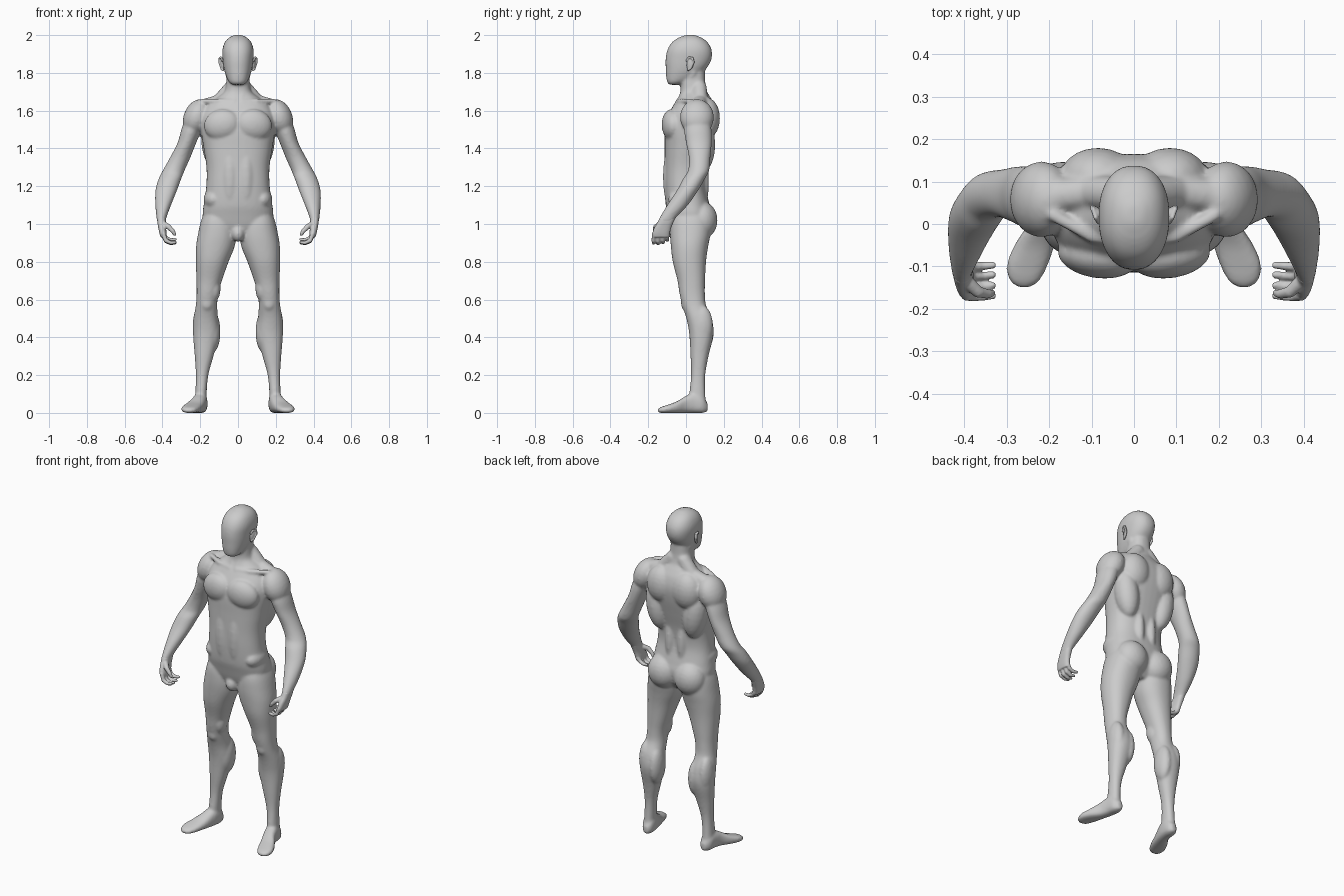
import bpy, bmesh, math
from mathutils import Vector, Matrix, Euler


def loft(bm, rings, axis='z', power=2.2, n=40, sub=5):
    """Closed skin through rings (t, a0, a1, b0, b1): x spans a, the other axis spans b."""
    dense = []
    for i in range(len(rings) - 1):
        p, q = rings[i], rings[i + 1]
        o, r = rings[max(i - 1, 0)], rings[min(i + 2, len(rings) - 1)]
        h = q[0] - p[0]
        for s in range(sub + (i == len(rings) - 2)):
            u = s / sub
            ring = [p[0] + h * u]
            for k in range(1, 5):
                m0 = (q[k] - o[k]) / (q[0] - o[0]) * h
                m1 = (r[k] - p[k]) / (r[0] - p[0]) * h
                ring.append(p[k] * (2*u**3 - 3*u*u + 1) + m0 * (u**3 - 2*u*u + u)
                            + q[k] * (3*u*u - 2*u**3) + m1 * (u**3 - u*u))
            dense.append(ring)
    skins = []
    for t, a0, a1, b0, b1 in dense:
        loop = []
        for j in range(n):
            c, s = math.cos(2 * math.pi * j / n), math.sin(2 * math.pi * j / n)
            a = (a0 + a1) / 2 + (a1 - a0) / 2 * math.copysign(abs(c) ** (2 / power), c)
            b = (b0 + b1) / 2 + (b1 - b0) / 2 * math.copysign(abs(s) ** (2 / power), s)
            loop.append(bm.verts.new((a, b, t) if axis == 'z' else (a, t, b)))
        skins.append(loop)
    for A, B in zip(skins, skins[1:]):
        for j in range(n):
            bm.faces.new((A[j], A[(j + 1) % n], B[(j + 1) % n], B[j]))
    bm.faces.new(skins[0][::-1])
    bm.faces.new(skins[-1])


def blob(bm, loc, size, rot=(0, 0, 0), sub=3):
    """Ellipsoid muscle; rot in degrees."""
    e = Euler([math.radians(a) for a in rot])
    m = Matrix.LocRotScale(Vector(loc), e, Vector(size))
    bmesh.ops.create_icosphere(bm, subdivisions=sub, radius=1, matrix=m)


def tube(bm, pts, r0, r1, steps=8):
    """Rounded rod along points, made of overlapping balls."""
    pts = [Vector(p) for p in pts]
    total = steps * (len(pts) - 1)
    for i in range(total + 1):
        k = min(i // steps, len(pts) - 2)
        r = r0 + (r1 - r0) * i / total
        blob(bm, pts[k].lerp(pts[k + 1], i / steps - k), (r, r, r), sub=2)


def finish(bm, name, voxel, smooth):
    """Mirror across x, fuse everything into one skin and relax it."""
    bmesh.ops.recalc_face_normals(bm, faces=bm.faces)
    me = bpy.data.meshes.new(name)
    bm.to_mesh(me)
    bm.free()
    ob = bpy.data.objects.new(name, me)
    bpy.context.collection.objects.link(ob)
    ob.modifiers.new("mirror", 'MIRROR').use_mirror_merge = False
    rm = ob.modifiers.new("fuse", 'REMESH')
    rm.mode, rm.voxel_size, rm.use_smooth_shade = 'VOXEL', voxel, True
    sm = ob.modifiers.new("relax", 'SMOOTH')
    sm.factor, sm.iterations = 0.5, smooth


def centred(rows):
    """Rows (z, front, back, half width) to symmetric rings."""
    return [(z, -w, w, f, b) for z, f, b, w in rows]


body = bmesh.new()

# torso and neck
loft(body, centred([
    (0.93, -0.05, 0.08, 0.07), (0.98, -0.075, 0.12, 0.17), (1.05, -0.095, 0.135, 0.187),
    (1.1, -0.107, 0.125, 0.182), (1.2, -0.114, 0.104, 0.168), (1.3, -0.114, 0.112, 0.167),
    (1.4, -0.113, 0.135, 0.182), (1.5, -0.112, 0.158, 0.197), (1.57, -0.098, 0.165, 0.195),
    (1.63, -0.066, 0.152, 0.165), (1.67, -0.04, 0.13, 0.11), (1.7, -0.03, 0.112, 0.073),
    (1.75, -0.03, 0.102, 0.062), (1.81, -0.03, 0.1, 0.058)]), power=2.4)

# head
loft(body, centred([
    (1.737, -0.088, -0.04, 0.03), (1.75, -0.099, 0.0, 0.047), (1.78, -0.105, 0.06, 0.062),
    (1.82, -0.107, 0.105, 0.074), (1.87, -0.108, 0.134, 0.081), (1.92, -0.099, 0.136, 0.083),
    (1.96, -0.076, 0.116, 0.071), (1.985, -0.042, 0.085, 0.05), (2.001, 0.0, 0.045, 0.02)]),
    power=2.25)

# leg
loft(body, [
    (0.04, 0.165, 0.23, 0.02, 0.108), (0.1, 0.166, 0.226, 0.018, 0.102),
    (0.2, 0.157, 0.223, 0.027, 0.102), (0.3, 0.13, 0.229, 0.024, 0.119),
    (0.42, 0.1, 0.238, 0.017, 0.146), (0.5, 0.106, 0.235, 0.002, 0.136),
    (0.57, 0.11, 0.223, -0.02, 0.106), (0.63, 0.105, 0.219, -0.034, 0.1),
    (0.7, 0.085, 0.22, -0.045, 0.101), (0.8, 0.05, 0.223, -0.07, 0.106),
    (0.88, 0.018, 0.222, -0.08, 0.117), (0.95, 0.008, 0.211, -0.084, 0.13),
    (1.02, 0.02, 0.195, -0.08, 0.13), (1.08, 0.05, 0.17, -0.06, 0.11)])

# foot
loft(body, [
    (0.115, 0.178, 0.208, 0.008, 0.05), (0.09, 0.163, 0.229, 0.0, 0.085),
    (0.04, 0.163, 0.238, 0.0, 0.105), (0.0, 0.172, 0.25, 0.0, 0.09),
    (-0.05, 0.187, 0.282, 0.0, 0.06), (-0.1, 0.204, 0.301, 0.0, 0.042),
    (-0.135, 0.223, 0.293, 0.0, 0.03), (-0.15, 0.243, 0.275, 0.004, 0.02)],
    axis='y', power=2.6)

# arm
loft(body, [
    (1.58, 0.17, 0.272, 0.0, 0.12), (1.5, 0.193, 0.3, -0.01, 0.135),
    (1.43, 0.221, 0.32, 0.0, 0.136), (1.35, 0.253, 0.361, 0.015, 0.129),
    (1.28, 0.284, 0.4, 0.01, 0.122), (1.24, 0.3, 0.42, -0.015, 0.1),
    (1.18, 0.322, 0.437, -0.047, 0.066), (1.1, 0.354, 0.438, -0.1, 0.01),
    (1.03, 0.38, 0.431, -0.142, -0.055), (1.01, 0.381, 0.428, -0.15, -0.065)], power=2.0)

# muscles: location, size, rotation
for m in [
    ((0.085, -0.075, 1.525), (0.097, 0.053, 0.083), (0, 12, 8)),     # chest
    ((0.218, 0.058, 1.565), (0.07, 0.09, 0.1), (0, -22, 0)),         # shoulder
    ((0.125, 0.085, 1.42), (0.068, 0.07, 0.15), (0, 8, 0)),          # side of back
    ((0.085, 0.11, 1.56), (0.09, 0.07, 0.11), (0, 0, 0)),            # shoulder blade
    ((0.088, 0.085, 1.02), (0.095, 0.082, 0.1), (0, 0, 0)),          # buttock
    ((0, -0.05, 0.95), (0.036, 0.042, 0.045), (0, 0, 0)),            # groin
    ((0.042, -0.08, 1.25), (0.046, 0.042, 0.17), (0, 0, 0)),         # belly
    ((0.04, 0.07, 1.22), (0.036, 0.052, 0.17), (0, 0, 0)),           # lower back
    ((0.13, -0.01, 1.13), (0.052, 0.085, 0.055), (0, 0, 0)),         # flank
    ((0.165, 0.005, 0.58), (0.036, 0.032, 0.045), (0, 0, 0)),        # kneecap
    ((0.125, 0.015, 0.66), (0.033, 0.045, 0.07), (0, 0, 0)),         # inner thigh
    ((0.133, 0.088, 0.43), (0.04, 0.06, 0.11), (0, 0, 0)),           # inner calf
    ((0.2, 0.085, 0.46), (0.04, 0.058, 0.11), (0, 0, 0)),            # outer calf
]:
    blob(body, *m)

# neck slope, collar bone and neck cord
tube(body, [(0.035, 0.07, 1.72), (0.1, 0.075, 1.645), (0.19, 0.065, 1.618)], 0.042, 0.042)
tube(body, [(0.02, -0.045, 1.645), (0.1, -0.03, 1.65), (0.19, 0.02, 1.65)], 0.014, 0.015, 14)
tube(body, [(0.056, 0.04, 1.8), (0.016, -0.035, 1.66)], 0.015, 0.012, 24)
finish(body, "body", 0.007, 9)

# hand: palm, four curled fingers and thumb
hand = bmesh.new()
loft(hand, [
    (1.035, 0.382, 0.429, -0.138, -0.055), (1.01, 0.382, 0.427, -0.15, -0.066),
    (0.98, 0.381, 0.422, -0.168, -0.078), (0.95, 0.378, 0.416, -0.178, -0.086),
    (0.93, 0.378, 0.41, -0.176, -0.09)], power=2.4)
for y, z, tip in [(-0.169, 0.937, 0.9), (-0.145, 0.932, 0.897),
                  (-0.12, 0.932, 0.902), (-0.097, 0.937, 0.915)]:
    tube(hand, [(0.395, y, z + 0.01), (0.382, y - 0.003, tip + 0.012),
                (0.355, y - 0.002, tip), (0.333, y, tip + 0.003)], 0.0125, 0.009)
tube(hand, [(0.395, -0.135, 1.0), (0.368, -0.16, 0.985), (0.345, -0.165, 0.962),
            (0.335, -0.163, 0.945)], 0.017, 0.009)
finish(hand, "hands", 0.004, 4)

# ear: shell with a raised rim
ear = bmesh.new()
blob(ear, (0.083, 0.022, 1.848), (0.009, 0.02, 0.034), (-12, 0, -25))
tube(ear, [(0.083, 0.004, 1.865), (0.09, 0.015, 1.882), (0.097, 0.035, 1.878),
           (0.098, 0.04, 1.855), (0.088, 0.022, 1.822), (0.08, 0.012, 1.815)], 0.006, 0.006)
finish(ear, "ears", 0.003, 3)
